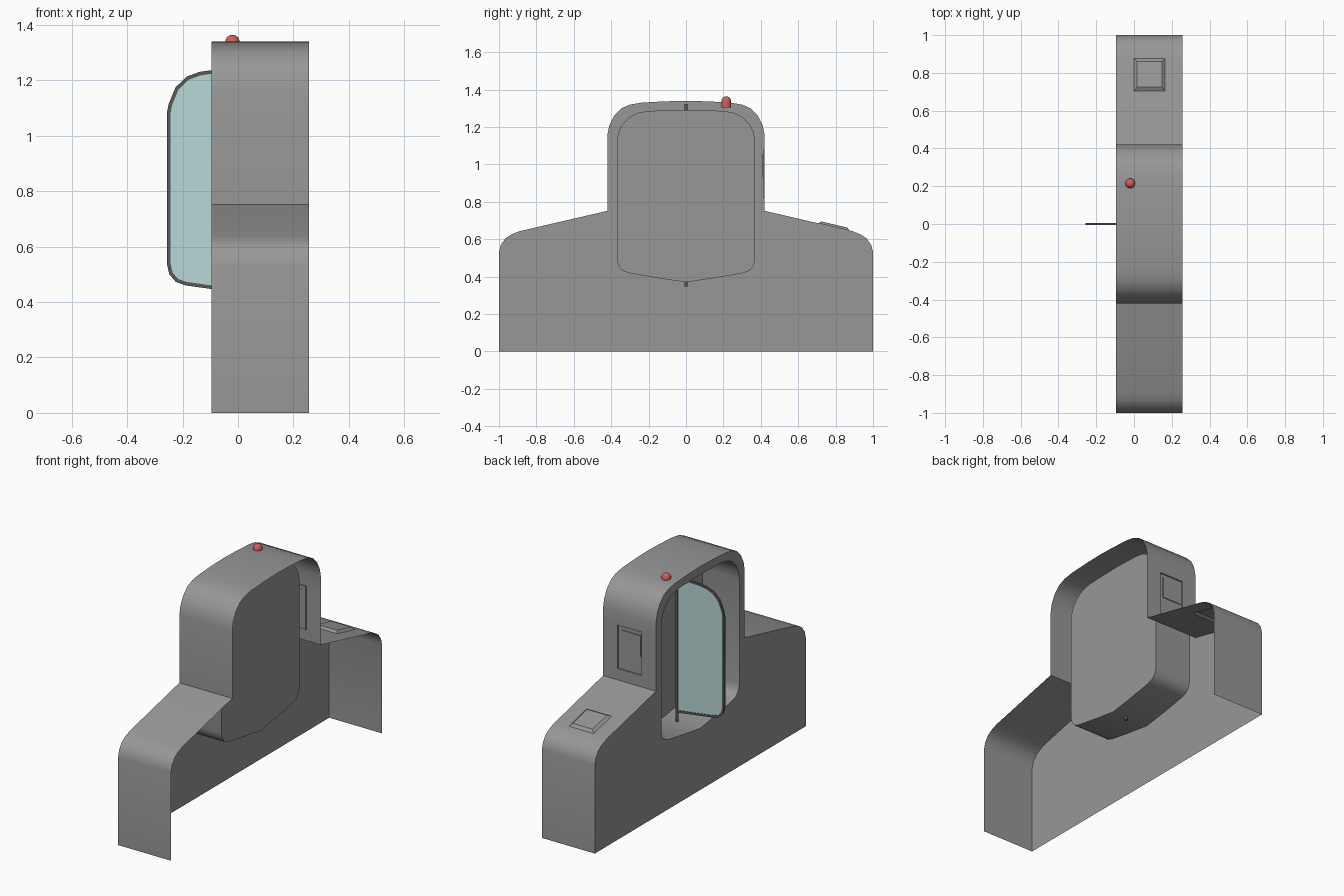
import bpy, bmesh, math
from mathutils import Vector

cube = bpy.data.objects.get("Cube")
if cube:
    bpy.data.objects.remove(cube, do_unlink=True)


def material(name, rgb):
    m = bpy.data.materials.new(name)
    m.use_nodes = True
    m.diffuse_color = (*rgb, 1)
    bsdf = next(n for n in m.node_tree.nodes if n.type == 'BSDF_PRINCIPLED')
    bsdf.inputs["Base Color"].default_value = (*rgb, 1)
    return m


GREY = material("cabinet grey", (0.31, 0.31, 0.31))
DARK = material("frame dark grey", (0.10, 0.10, 0.10))
GLASS = material("pale teal glass", (0.48, 0.69, 0.69))
RED = material("lamp red", (0.62, 0.12, 0.11))


def finish(bm, name, mat, angle=35):
    mesh = bpy.data.meshes.new(name)
    bm.to_mesh(mesh)
    bm.free()
    ob = bpy.data.objects.new(name, mesh)
    bpy.context.collection.objects.link(ob)
    mesh.materials.append(mat)
    bpy.ops.object.select_all(action='DESELECT')
    ob.select_set(True)
    bpy.context.view_layer.objects.active = ob
    bpy.ops.object.shade_smooth_by_angle(angle=math.radians(angle))
    return ob


def mirrored(half):
    """Full outline from a +y half listed from one end to the centre line."""
    return half + [(-y, z) for y, z in reversed(half) if y > 0]


def loop_edges(bm, pts, x):
    vs = [bm.verts.new((x, y, z)) for y, z in pts]
    return vs, [bm.edges.new((vs[i - 1], vs[i])) for i in range(len(vs))]


def sweep(bm, near, far, closed):
    n = len(near)
    return [bm.faces.new((near[i], near[(i + 1) % n], far[(i + 1) % n], far[i]))
            for i in range(n if closed else n - 1)]


def panel_detail(bm, pick, cuts, inside, inset, depth):
    """Split the picked wall along the cuts, then inset the middle patch."""
    for co, no in cuts:
        faces = [f for f in bm.faces if pick(f)]
        geom = set(faces)
        for f in faces:
            geom.update(f.edges)
            geom.update(f.verts)
        bmesh.ops.bisect_plane(bm, geom=list(geom), dist=1e-5, plane_co=co, plane_no=no)
    patch = [f for f in bm.faces if pick(f) and inside(f.calc_center_median())]
    bmesh.ops.inset_individual(bm, faces=patch, thickness=inset, depth=depth)


# Cabinet: thin shell open at +x and below, with a pocket sunk in from -x
X_WALL, X_OPEN, X_POCKET = -0.095, 0.256, 0.15
body = mirrored([(1, 0), (1, .53), (.99, .57), (.965, .605), (.935, .625), (.89, .643),
                 (.42, .752), (.42, 1.16), (.41, 1.21), (.385, 1.26), (.345, 1.3),
                 (.3, 1.32), (.24, 1.33), (.12, 1.337), (0, 1.34)])
pocket = mirrored([(0, 1.292), (.2, 1.286), (.255, 1.276), (.3, 1.255), (.34, 1.215),
                   (.362, 1.17), (.37, 1.12), (.37, .495), (.362, .46), (.34, .432),
                   (.3, .418), (.15, .392), (0, .37)][::-1])

bm = bmesh.new()
outer, outer_edges = loop_edges(bm, body, X_WALL)
hole, hole_edges = loop_edges(bm, pocket, X_WALL)
bmesh.ops.triangle_fill(bm, edges=outer_edges + hole_edges, use_beauty=True,
                        normal=(-1, 0, 0))
rim = [bm.verts.new((X_OPEN, y, z)) for y, z in body]
sweep(bm, outer, rim, closed=False)
back = [bm.verts.new((X_POCKET, y, z)) for y, z in pocket]
sweep(bm, hole, back, closed=True)
bm.faces.new(back)
bmesh.ops.recalc_face_normals(bm, faces=bm.faces)
bm.normal_update()
wall = next(f for f in bm.faces if all(abs(v.co.x - X_WALL) < 1e-5 for v in f.verts))
if wall.normal.x > 0:
    bmesh.ops.reverse_faces(bm, faces=bm.faces)
    bm.normal_update()

# Recessed display panel on the upper +y wall
panel_detail(
    bm, lambda f: f.normal.y > .99 and abs(f.calc_center_median().y - .42) < .005,
    [((0, 0, 0), (1, 0, 0)), ((.16, 0, 0), (1, 0, 0)),
     ((0, 0, .82), (0, 0, 1)), ((0, 0, 1.08), (0, 0, 1))],
    lambda c: 0 < c.x < .16 and .82 < c.z < 1.08, .001, -.008)

# Raised card reader on the +y shoulder
panel_detail(
    bm, lambda f: f.normal.z > .9 and .42 < f.calc_center_median().y < .89
    and f.calc_center_median().z < .76,
    [((0, 0, 0), (1, 0, 0)), ((.165, 0, 0), (1, 0, 0)),
     ((0, .705, 0), (0, 1, 0)), ((0, .875, 0), (0, 1, 0))],
    lambda c: 0 < c.x < .165 and .705 < c.y < .875, .024, .013)
finish(bm, "gate_cabinet", GREY)


def box(name, centre, size, mat):
    bm = bmesh.new()
    bmesh.ops.create_cube(bm, size=1)
    bmesh.ops.scale(bm, vec=size, verts=bm.verts)
    bmesh.ops.translate(bm, vec=centre, verts=bm.verts)
    return finish(bm, name, mat)


box("display_screen", (.073, .4135, .993), (.126, .007, .125), GREY)

# Swing door: glass pane in a thin rounded frame
X_POST = 0.06
door = [(X_POST, 1.245), (-.1, 1.236), (-.14, 1.23), (-.185, 1.213), (-.225, 1.175),
        (-.25, 1.115), (-.257, 1.08), (-.257, .54), (-.248, .5), (-.225, .473),
        (-.19, .46), (X_POST, .425)]
middle = Vector((-.1, .84))
inner = []
for i, p in enumerate(door):
    a, b, c = Vector(door[i - 1]), Vector(p), Vector(door[(i + 1) % len(door)])
    n1, n2 = [Vector((-d.y, d.x)).normalized() for d in (b - a, c - b)]
    n = (n1 + n2).normalized()
    inner.append(b + n * (.013 / max(.4, n.dot(n1))))


def door_ring(bm, pts, y):
    return [bm.verts.new((p[0], y, p[1])) for p in pts]


bm = bmesh.new()
rings = [door_ring(bm, pts, y) for pts, y in
         ((door, -.006), (door, .006), (inner, .006), (inner, -.006))]
for i in range(4):
    sweep(bm, rings[i], rings[(i + 1) % 4], closed=True)
bmesh.ops.recalc_face_normals(bm, faces=bm.faces)
finish(bm, "door_frame", DARK)

bm = bmesh.new()
front, rear = door_ring(bm, inner, -.003), door_ring(bm, inner, .003)
bm.faces.new(front)
bm.faces.new(rear)
sweep(bm, front, rear, closed=True)
bmesh.ops.recalc_face_normals(bm, faces=bm.faces)
finish(bm, "door_glass", GLASS)


def cylinder(bm, x, y, z0, z1, r, sides):
    made = bmesh.ops.create_cone(bm, cap_ends=True, segments=sides, radius1=r,
                                 radius2=r, depth=z1 - z0)
    bmesh.ops.translate(bm, vec=(x, y, (z0 + z1) / 2), verts=made["verts"])


# Hinge post running through the pocket floor and ceiling
bm = bmesh.new()
cylinder(bm, X_POST, 0, .347, 1.322, .009, 16)
finish(bm, "hinge_post", DARK)

# Domed warning lamp on the roof
bm = bmesh.new()
bmesh.ops.create_uvsphere(bm, u_segments=24, v_segments=12, radius=.026)
bmesh.ops.bisect_plane(bm, geom=bm.verts[:] + bm.edges[:] + bm.faces[:],
                       plane_co=(0, 0, 0), plane_no=(0, 0, 1), clear_inner=True)
bmesh.ops.translate(bm, vec=(-.02, .215, 1.338), verts=bm.verts)
cylinder(bm, -.02, .215, 1.305, 1.338, .026, 24)
finish(bm, "warning_lamp", RED)
